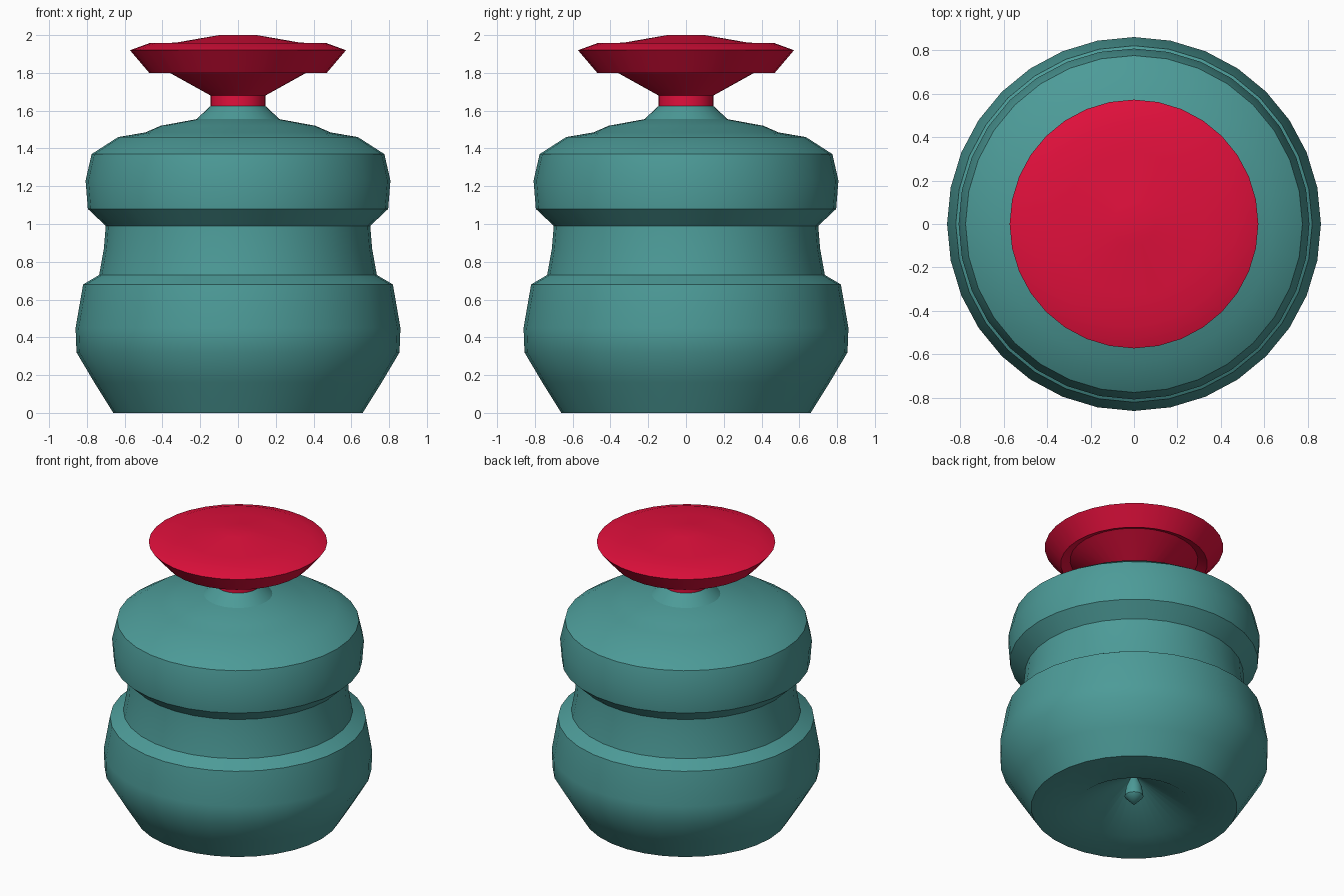
import bpy, bmesh, math

cube = bpy.data.objects.get("Cube")
if cube:
    bpy.data.objects.remove(cube, do_unlink=True)

SIDES = 32


def flat_material(name, color):
    mat = bpy.data.materials.new(name)
    mat.use_nodes = True
    mat.diffuse_color = color
    bsdf = next(n for n in mat.node_tree.nodes if n.type == 'BSDF_PRINCIPLED')
    bsdf.inputs["Base Color"].default_value = color
    return mat


def lathe(name, profile, mat):
    """Turn a (radius, height) profile around the z axis."""
    bm = bmesh.new()
    verts = [bm.verts.new((r, 0, z)) for r, z in profile]
    edges = [bm.edges.new(pair) for pair in zip(verts, verts[1:])]
    bmesh.ops.spin(bm, geom=verts + edges, cent=(0, 0, 0), axis=(0, 0, 1),
                   angle=math.tau, steps=SIDES, use_merge=False)
    bmesh.ops.remove_doubles(bm, verts=bm.verts, dist=0.0005)
    bmesh.ops.dissolve_degenerate(bm, edges=bm.edges, dist=0.0001)
    bmesh.ops.recalc_face_normals(bm, faces=bm.faces)
    mesh = bpy.data.meshes.new(name)
    bm.to_mesh(mesh)
    bm.free()
    mesh.materials.append(mat)
    obj = bpy.data.objects.new(name, mesh)
    bpy.context.collection.objects.link(obj)
    bpy.ops.object.select_all(action='DESELECT')
    obj.select_set(True)
    bpy.context.view_layer.objects.active = obj
    bpy.ops.object.shade_smooth_by_angle(angle=math.radians(32))
    return obj


teal = flat_material("teal", (0.073, 0.328, 0.314, 1))
red = flat_material("red", (0.753, 0.005, 0.045, 1))

# Underside: pointed nub hanging in a conical hollow
underside = [(0, 0.015), (0.06, 0.08), (0.05, 0.15), (0.02, 0.22), (0.375, 0)]

# Outer wall: lower bulb, waist, upper bulb, shoulder and collar
lower_bulb = [(0.66, 0), (0.76, 0.16), (0.855, 0.32), (0.86, 0.45), (0.82, 0.68)]
waist = [(0.735, 0.73), (0.71, 0.87), (0.70, 0.99)]
upper_bulb = [(0.795, 1.08), (0.807, 1.23), (0.775, 1.37)]
shoulder = [(0.635, 1.46), (0.49, 1.485), (0.41, 1.52), (0.22, 1.555), (0.145, 1.625)]
lathe("body", underside + lower_bulb + waist + upper_bulb + shoulder, teal)

# Knob: stem, flared underside with a groove, rim and shallow domed top
stem = [(0, 1.625), (0.145, 1.625), (0.145, 1.68)]
flare = [(0.37, 1.805), (0.41, 1.827), (0.47, 1.80), (0.572, 1.92)]
dome = [(0.47, 1.957), (0.33, 1.96), (0.10, 2.0), (0, 2.0)]
lathe("knob", stem + flare + dome, red)
